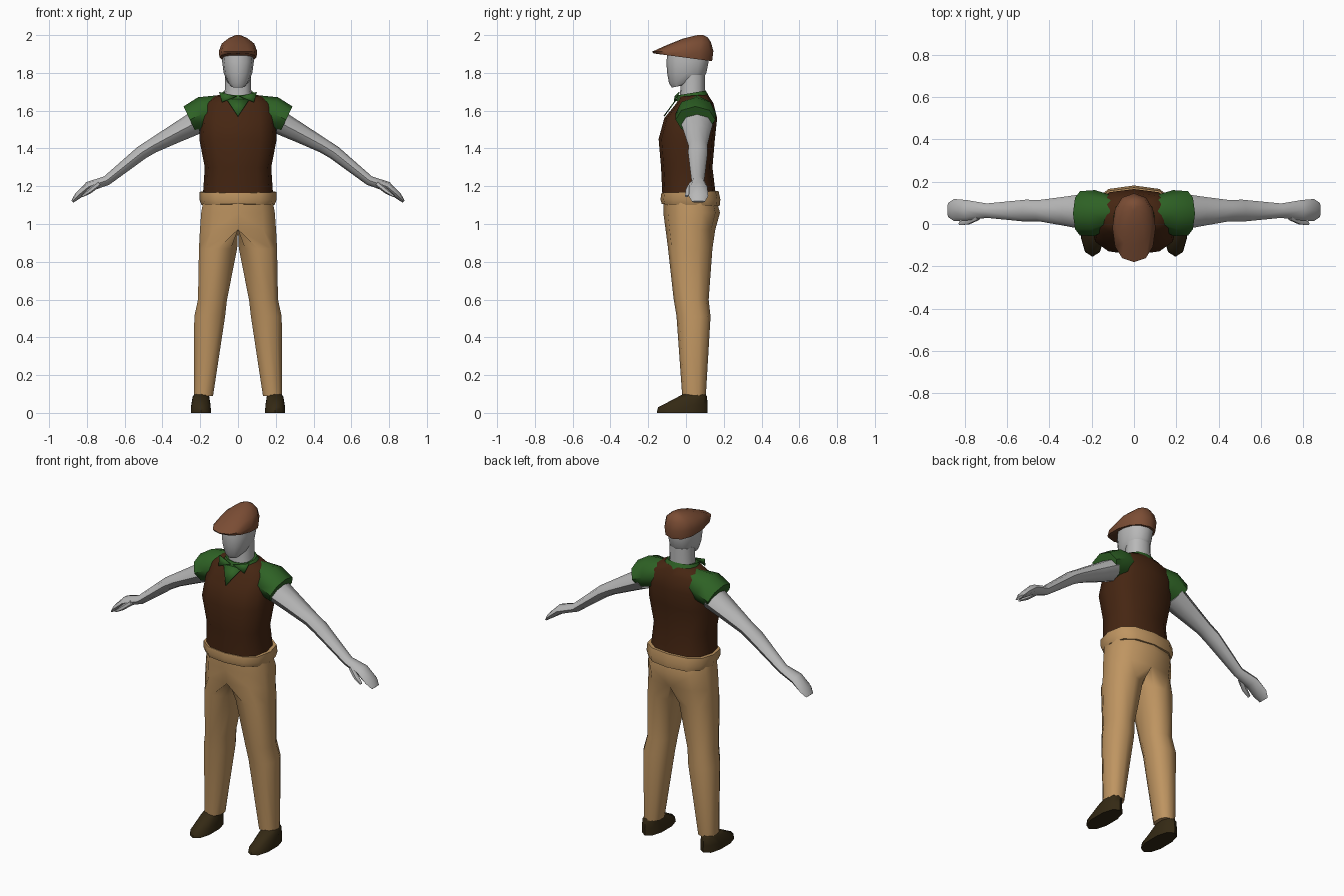
import bpy, bmesh, math
from mathutils import Vector

cube = bpy.data.objects.get("Cube")
if cube:
    bpy.data.objects.remove(cube, do_unlink=True)


def material(name, rgb):
    m = bpy.data.materials.new(name)
    m.use_nodes = True
    m.diffuse_color = (*rgb, 1)
    bsdf = next(n for n in m.node_tree.nodes if n.type == 'BSDF_PRINCIPLED')
    bsdf.inputs["Base Color"].default_value = (*rgb, 1)
    return m


SKIN = material("grey skin", (0.48, 0.48, 0.48))
TAN = material("tan cloth", (0.52, 0.30, 0.12))
VEST = material("dark brown vest", (0.060, 0.019, 0.006))
GREEN = material("green shirt", (0.027, 0.120, 0.018))
CAP = material("red brown cap", (0.20, 0.075, 0.035))
SHOE = material("dark shoe leather", (0.034, 0.022, 0.007))


def finish(name, bm, mat, mirror=False, angle=50):
    bmesh.ops.recalc_face_normals(bm, faces=bm.faces)
    mesh = bpy.data.meshes.new(name)
    bm.to_mesh(mesh)
    bm.free()
    mesh.materials.append(mat)
    ob = bpy.data.objects.new(name, mesh)
    bpy.context.collection.objects.link(ob)
    bpy.ops.object.select_all(action='DESELECT')
    ob.select_set(True)
    bpy.context.view_layer.objects.active = ob
    bpy.ops.object.shade_smooth_by_angle(angle=math.radians(angle))
    if mirror:
        ob.modifiers.new("Mirror", 'MIRROR').merge_threshold = 0.0005
    return ob


def skin_rings(rings):
    """Bridge rings of points with quads and close both ends."""
    bm = bmesh.new()
    loops = [[bm.verts.new(p) for p in ring] for ring in rings]
    n = len(loops[0])
    for a, b in zip(loops, loops[1:]):
        for i in range(n):
            j = (i + 1) % n
            bm.faces.new((a[i], a[j], b[j], b[i]))
    bm.faces.new(loops[0])
    bm.faces.new(loops[-1])
    return bm


def power(v, e):
    return math.copysign(abs(v) ** (2 / e), v)


def level_ring(z_front, z_back, x0, x1, y0, y1, n=12, e=2.3, half=0):
    """Rounded ring, tilted front to back; half=1 flattens its inner side on x = 0."""
    pts = []
    for i in range(n):
        a = -math.pi / 2 + 2 * math.pi * i / n
        c, s = power(math.cos(a), e), power(math.sin(a), e)
        x = (x0 + x1) / 2 + (x1 - x0) / 2 * c
        x += (max(0, c) * x1 - x) * half
        pts.append((x, (y0 + y1) / 2 + (y1 - y0) / 2 * s,
                    z_front + (z_back - z_front) * (s + 1) / 2))
    return pts


def body(name, rows, mat, n=12, e=2.3):
    """Centred part from rows of z_front, z_back, half width, y front, y back."""
    rings = [level_ring(a, b, -w, w, y0, y1, n, e) for a, b, w, y0, y1 in rows]
    return finish(name, skin_rings(rings), mat)


def limb(name, rows, mat, n=8):
    """Mirrored tube from rows of x, z, y, thickness, y half width."""
    centres = [Vector((r[0], r[2], r[1])) for r in rows]
    rings = []
    for i, (c, r) in enumerate(zip(centres, rows)):
        t = centres[min(i + 1, len(rows) - 1)] - centres[max(i - 1, 0)]
        t.y = 0
        t.normalize()
        up = Vector((-t.z, 0, t.x))
        rings.append([c + up * r[3] * math.cos(k * math.tau / n)
                      + Vector((0, r[4] * math.sin(k * math.tau / n), 0)) for k in range(n)])
    return finish(name, skin_rings(rings), mat, mirror=True)


# Head and neck
body("neck", [(1.66, 1.66, .075, -.035, .10), (1.71, 1.71, .07, -.03, .10),
              (1.79, 1.79, .068, -.03, .10)], SKIN)
body("head", [(1.722, 1.735, .036, -.075, -.01), (1.745, 1.76, .057, -.090, .085),
              (1.80, 1.80, .076, -.100, .108), (1.86, 1.86, .084, -.104, .12),
              (1.92, 1.92, .080, -.095, .12)], SKIN)

# Flat cap with a low brim at the front
body("flat_cap", [(1.903, 1.862, .098, -.172, .138), (1.912, 1.915, .102, -.180, .145),
                  (1.948, 1.962, .086, -.100, .132), (1.982, 1.988, .048, -.015, .115),
                  (2.0, 2.0, .012, .06, .09)], CAP)

# Vest
body("vest", [(1.15, 1.15, .186, -.125, .158), (1.30, 1.30, .176, -.132, .14),
              (1.45, 1.45, .205, -.145, .153), (1.56, 1.56, .198, -.115, .165),
              (1.64, 1.64, .185, -.050, .145), (1.675, 1.685, .115, -.035, .115)],
     VEST, e=2.6)

# Shirt collar, its folded points and the open neck
body("collar", [(1.650, 1.67, .110, -.055, .125), (1.682, 1.706, .088, -.040, .105),
                (1.680, 1.700, .075, -.030, .095)], GREEN)


def plate(name, points, mat, mirror=False):
    bm = bmesh.new()
    bm.faces.new([bm.verts.new(p) for p in points])
    ob = finish(name, bm, mat, mirror)
    solid = ob.modifiers.new("Thickness", 'SOLIDIFY')
    solid.thickness = 0.006
    solid.offset = 0


plate("collar_point", [(.008, -.058, 1.675), (.10, -.035, 1.698), (.085, -.062, 1.645)],
      GREEN, mirror=True)
plate("shirt_front", [(-.06, -.051, 1.66), (0, -.117, 1.57), (.06, -.051, 1.66)], GREEN)

# Short sleeves, then arms with flattened hands and thumbs
limb("sleeve", [(.10, 1.60, .06, .082, .075), (.185, 1.585, .052, .09, .108),
                (.255, 1.552, .05, .078, .105)], GREEN)
limb("arm", [(.225, 1.535, .058, .062, .086), (.32, 1.485, .06, .052, .070),
             (.45, 1.415, .063, .039, .050), (.51, 1.378, .063, .037, .052),
             (.695, 1.230, .063, .026, .034), (.79, 1.198, .065, .027, .048),
             (.85, 1.148, .066, .018, .052), (.877, 1.118, .066, .007, .034)], SKIN)
limb("thumb", [(.735, 1.215, .035, .016, .018), (.785, 1.175, .012, .014, .017),
               (.825, 1.147, .003, .006, .009)], SKIN, n=6)

# Trousers: one half, flat at the middle, splitting into a leg
rows = [(1.13, 0, .190, -.120, .160, 1), (1.06, 0, .203, -.120, .180, 1),
        (.97, 0, .210, -.108, .155, 1), (.87, 0, .211, -.095, .140, 0),
        (.60, .055, .215, -.065, .120, 0), (.51, .065, .235, -.050, .130, 0),
        (.09, .130, .235, -.020, .105, 0)]
bm = skin_rings([level_ring(z, z, x0, x1, y0, y1, 10, 2.4, h)
                 for z, x0, x1, y0, y1, h in rows])
inner = [f for f in bm.faces if all(abs(v.co.x) < 0.001 for v in f.verts)]
bmesh.ops.delete(bm, geom=inner, context='FACES')
finish("trousers", bm, TAN, mirror=True)

# Waistband
body("waistband", [(1.105, 1.095, .193, -.128, .178), (1.13, 1.13, .205, -.135, .182),
                   (1.165, 1.175, .204, -.130, .172)], TAN, e=2.6)

# Shoes
rows = [(0, 0, .140, .252, -.155, .115), (.03, .045, .143, .250, -.148, .115),
        (.075, .09, .150, .242, -.060, .110), (.10, .10, .155, .232, -.015, .100)]
finish("shoe", skin_rings([level_ring(*r, n=10) for r in rows]), SHOE, mirror=True)
